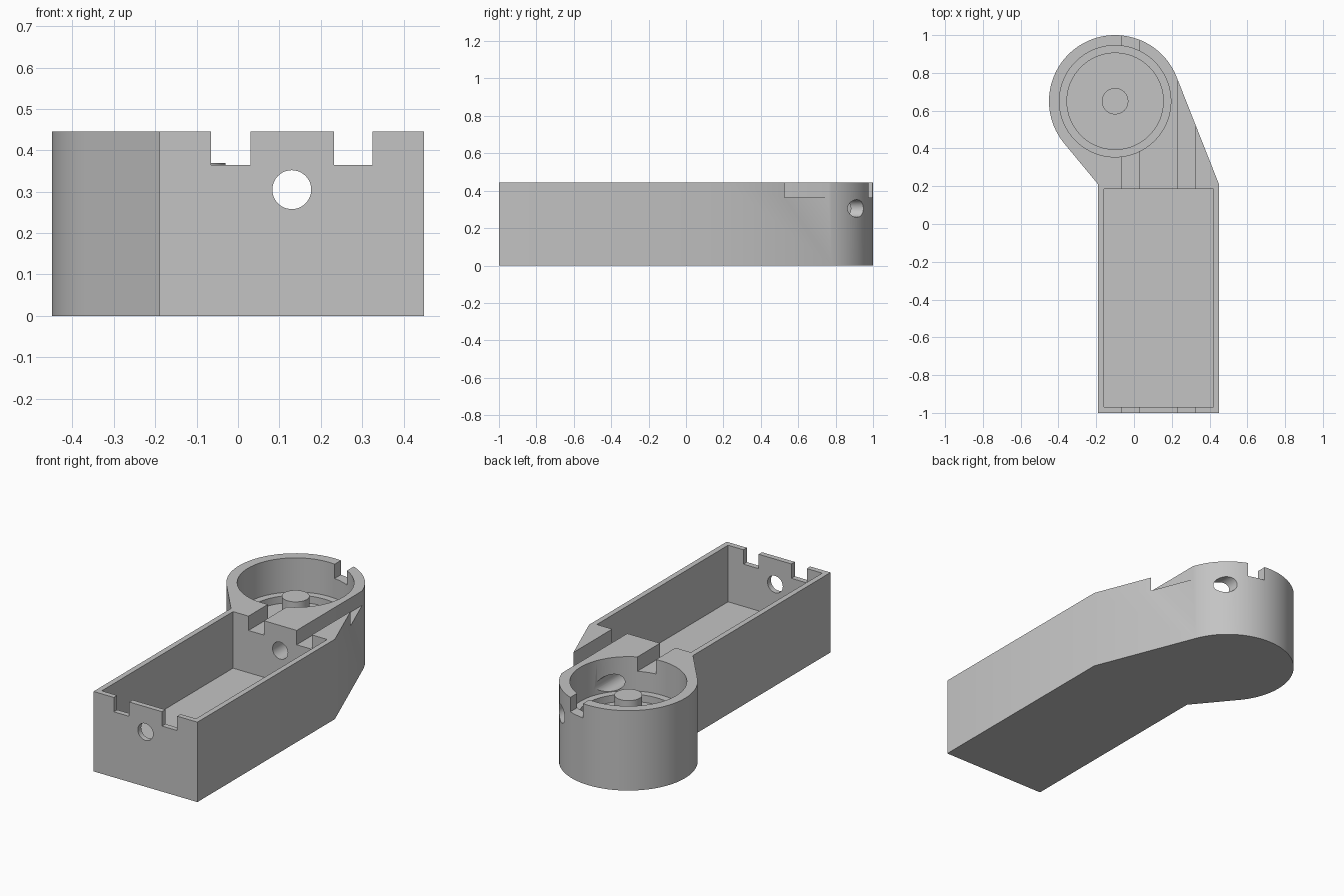
import bpy, bmesh, math
from mathutils import Vector, Matrix

cube = bpy.data.objects.get("Cube")
if cube:
    bpy.data.objects.remove(cube, do_unlink=True)

TOP = 0.445
PIVOT = Vector((-0.10, 0.65))
RADIUS = 0.35
LEFT, RIGHT, SHOULDER = -0.19, 0.45, 0.21

grey = bpy.data.materials.new("plain_grey")
grey.use_nodes = True
grey.diffuse_color = (0.55, 0.55, 0.55, 1)
grey.node_tree.nodes["Principled BSDF"].inputs["Base Color"].default_value = (0.55, 0.55, 0.55, 1)


def make_object(name, bm):
    bmesh.ops.recalc_face_normals(bm, faces=bm.faces)
    mesh = bpy.data.meshes.new(name)
    bm.to_mesh(mesh)
    bm.free()
    mesh.materials.append(grey)
    obj = bpy.data.objects.new(name, mesh)
    bpy.context.collection.objects.link(obj)
    return obj


def box(name, x0, x1, y0, y1, z0, z1):
    bm = bmesh.new()
    bmesh.ops.create_cube(bm, size=1)
    bmesh.ops.scale(bm, vec=(x1 - x0, y1 - y0, z1 - z0), verts=bm.verts)
    bmesh.ops.translate(bm, vec=((x0 + x1) / 2, (y0 + y1) / 2, (z0 + z1) / 2), verts=bm.verts)
    return make_object(name, bm)


def cylinder(name, radius, depth, centre, along_y=False, sides=96):
    bm = bmesh.new()
    turn = Matrix.Rotation(math.pi / 2, 4, 'X') if along_y else Matrix()
    bmesh.ops.create_cone(bm, cap_ends=True, segments=sides, radius1=radius, radius2=radius,
                          depth=depth, matrix=Matrix.Translation(centre) @ turn)
    return make_object(name, bm)


def well(name, radius, floor):
    return cylinder(name, radius, 1, (PIVOT.x, PIVOT.y, floor + 0.5))


def tangent_angle(corner, side):
    # Direction from the pivot to the point where a line from the corner touches the round end
    d = Vector(corner) - PIVOT
    return math.atan2(d.y, d.x) + side * math.acos(RADIUS / d.length)


# Body outline: rectangular arm joined to the round end by tangent lines
start = tangent_angle((RIGHT, SHOULDER), 1)
end = tangent_angle((LEFT, SHOULDER), -1) % math.tau
outline = [(LEFT, -1), (RIGHT, -1), (RIGHT, SHOULDER)]
for i in range(65):
    a = start + (end - start) * i / 64
    outline.append((PIVOT.x + RADIUS * math.cos(a), PIVOT.y + RADIUS * math.sin(a)))
outline.append((LEFT, SHOULDER))

bm = bmesh.new()
base = bm.faces.new([bm.verts.new((x, y, 0)) for x, y in outline])
raised = bmesh.ops.extrude_face_region(bm, geom=[base])
bmesh.ops.translate(bm, vec=(0, 0, TOP),
                    verts=[v for v in raised["geom"] if isinstance(v, bmesh.types.BMVert)])
body = make_object("housing_body", bm)

# Tray, stepped round well, cable bore and the two top slots
cutters = [
    box("tray_cutter", -0.16, 0.42, -0.97, 0.185, 0.13, 1),
    well("well_cutter", 0.295, 0.255),
    well("recess_cutter", 0.255, 0.215),
    cylinder("bore_cutter", 0.047, 3, (0.13, 0, 0.305), along_y=True, sides=48),
    box("left_slot_cutter", -0.065, 0.03, -1.2, 1.2, 0.365, 1),
    box("right_slot_cutter", 0.232, 0.325, -1.2, 1.2, 0.365, 1),
]
for cutter in cutters:
    cutter.hide_render = True
    mod = body.modifiers.new(cutter.name, 'BOOLEAN')
    mod.operation = 'DIFFERENCE'
    mod.solver = 'EXACT'
    mod.object = cutter

# Bake the cuts and drop the cutters
bpy.context.view_layer.update()
baked = bpy.data.meshes.new_from_object(body.evaluated_get(bpy.context.evaluated_depsgraph_get()))
body.modifiers.clear()
body.data = baked
for cutter in cutters:
    bpy.data.objects.remove(cutter, do_unlink=True)

# Centre post in the round well
post = cylinder("centre_post", 0.07, 0.16, (PIVOT.x, PIVOT.y, 0.29), sides=48)

bpy.ops.object.select_all(action='DESELECT')
for obj in (body, post):
    obj.select_set(True)
bpy.context.view_layer.objects.active = body
bpy.ops.object.shade_smooth_by_angle(angle=math.radians(30))
